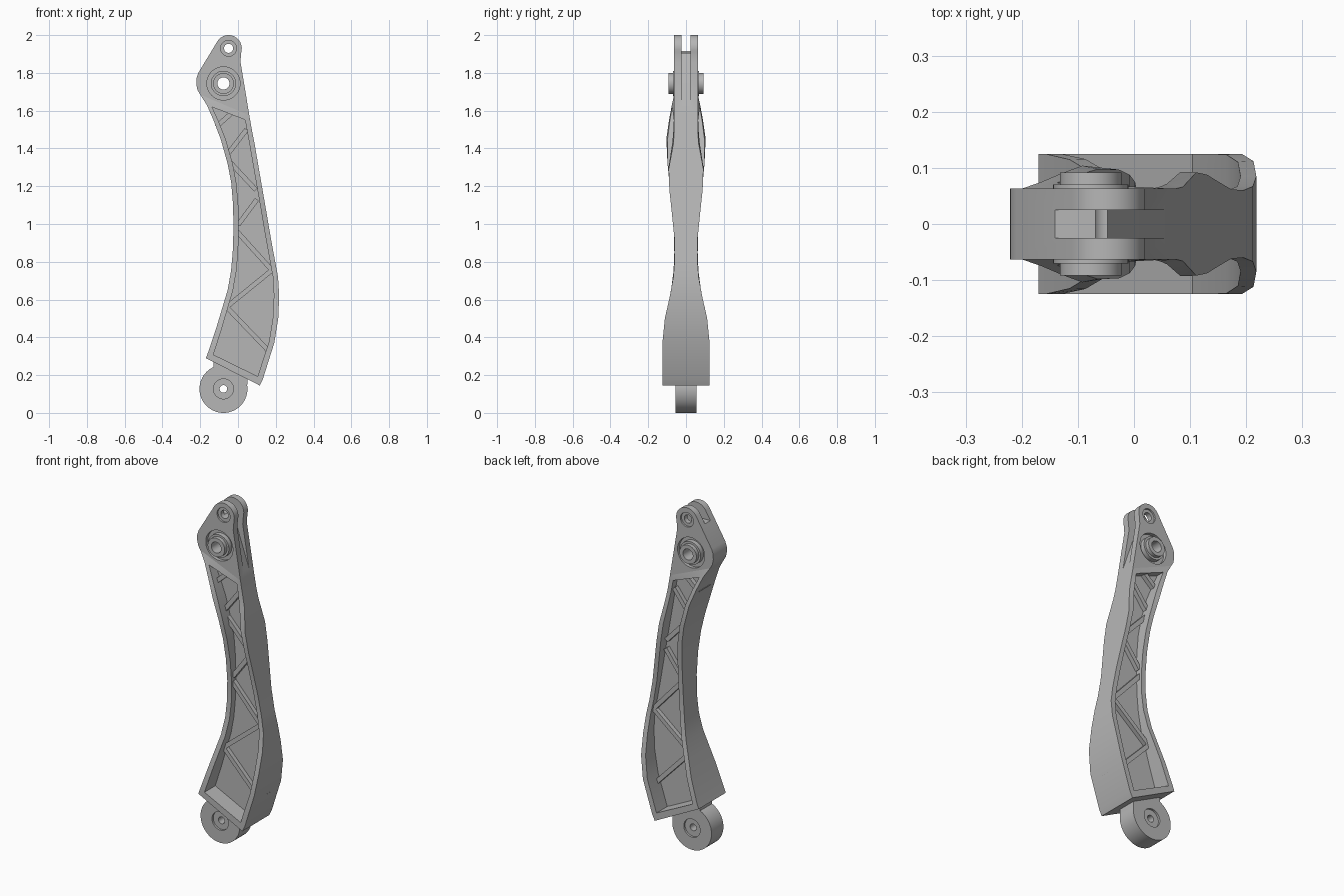
import bpy, bmesh, math
from mathutils import Vector

if "Cube" in bpy.data.objects:
    bpy.data.objects.remove(bpy.data.objects["Cube"])

grey = bpy.data.materials.new("cast_grey")
grey.diffuse_color = (0.47, 0.47, 0.47, 1)
grey.use_nodes = True
grey.node_tree.nodes["Principled BSDF"].inputs["Base Color"].default_value = grey.diffuse_color


def finish(name, bm):
    bmesh.ops.recalc_face_normals(bm, faces=bm.faces)
    mesh = bpy.data.meshes.new(name)
    bm.to_mesh(mesh)
    bm.free()
    mesh.materials.append(grey)
    obj = bpy.data.objects.new(name, mesh)
    bpy.context.collection.objects.link(obj)
    return obj


def prism(name, pts, y0, y1):
    """Extrude an x-z outline from y0 to y1."""
    bm = bmesh.new()
    a = [bm.verts.new((x, y0, z)) for x, z in pts]
    b = [bm.verts.new((x, y1, z)) for x, z in pts]
    bm.faces.new(a)
    bm.faces.new(b[::-1])
    for i in range(len(pts)):
        j = (i + 1) % len(pts)
        bm.faces.new((a[i], b[i], b[j], a[j]))
    return finish(name, bm)


def arc(c, r, a0=0, a1=360, n=48):
    closed = a1 - a0 == 360
    steps = n if closed else n - 1
    return [(c[0] + r * math.cos(math.radians(a0 + (a1 - a0) * i / steps)),
             c[1] + r * math.sin(math.radians(a0 + (a1 - a0) * i / steps)))
            for i in range(n)]


def cut(obj, pts, y0, y1):
    cutter = prism("cutter", pts, y0, y1)
    cutter.hide_render = True
    mod = obj.modifiers.new("cut", 'BOOLEAN')
    mod.operation, mod.solver, mod.object = 'DIFFERENCE', 'EXACT', cutter
    bpy.context.view_layer.objects.active = obj
    bpy.ops.object.modifier_apply(modifier=mod.name)
    bpy.data.objects.remove(cutter)


def counterbore(obj, c, r, half, depth):
    cut(obj, arc(c, r), half - depth, half + 0.1)
    cut(obj, arc(c, r), -half - 0.1, -half + depth)


# Arm sections: left x, z, half width, then right x, z, half width
ROWS = [
    (-0.17, 0.29, .125, 0.115, 0.145, .125),
    (-0.158, 0.322, .125, 0.132, 0.18, .125),
    (-0.115, 0.45, .115, 0.192, 0.37, .125),
    (-0.085, 0.55, .097, 0.213, 0.50, .112),
    (-0.055, 0.65, .079, 0.218, 0.62, .085),
    (-0.037, 0.75, .066, 0.212, 0.72, .067),
    (-0.028, 0.85, .062, 0.195, 0.81, .060),
    (-0.024, 0.97, .065, 0.173, 0.93, .062),
    (-0.026, 1.10, .075, 0.151, 1.06, .075),
    (-0.036, 1.22, .088, 0.130, 1.18, .088),
    (-0.055, 1.32, .098, 0.111, 1.29, .092),
    (-0.092, 1.45, .104, 0.087, 1.43, .066),
    (-0.130, 1.55, .090, 0.075, 1.49, .063),
    (-0.165, 1.63, .075, 0.066, 1.54, .063),
    (-0.200, 1.685, .063, 0.060, 1.575, .063),
]
WEB, RIM = 0.025, 0.028


def section(row, solid):
    """Closed I-shaped ring; a solid ring has no pocket."""
    lx, lz, lw, rx, rz, rw = row
    f = RIM / (rx - lx)
    side = []
    for t, pocket in ((0, 0), (f, 0), (f, 1), (1 - f, 1), (1 - f, 0), (1, 0)):
        w = lw + (rw - lw) * t
        side.append((lx + (rx - lx) * t, WEB if pocket and not solid else w,
                     lz + (rz - lz) * t))
    return [(x, -y, z) for x, y, z in side] + side[::-1]


# Arm: solid ends with a pocketed run between them
rings = [section(ROWS[0], True), section(ROWS[1], True)]
rings += [section(r, False) for r in ROWS[1:-1]]
rings += [section(ROWS[-2], True), section(ROWS[-1], True)]
bm = bmesh.new()
loops = [[bm.verts.new(p) for p in ring] for ring in rings]
for a, b in zip(loops, loops[1:]):
    for i in range(12):
        j = (i + 1) % 12
        bm.faces.new((a[i], a[j], b[j], b[i]))
bm.faces.new(loops[0][::-1])
bm.faces.new(loops[-1])
bmesh.ops.remove_doubles(bm, verts=bm.verts, dist=1e-5)
parts = [finish("arm", bm)]

# Diagonal ribs in the pockets
RIBS = [(-.115, 1.515, -.025, 1.595), (-.058, 1.365, .045, 1.50),
        (-.04, 1.325, .095, 1.18), (.0, .995, .10, 1.13),
        (-.005, .96, .18, .755), (-.055, .565, .185, .76),
        (-.06, .56, .17, .32)]
for i, (x0, z0, x1, z1) in enumerate(RIBS):
    d = Vector((x1 - x0, z1 - z0)).normalized() * 0.0125
    parts.append(prism(f"rib_{i + 1}", [
        (x0 - d.y, z0 + d.x), (x0 + d.y, z0 - d.x),
        (x1 + d.y, z1 - d.x), (x1 - d.y, z1 + d.x)], -0.05, 0.05))

# Forked head with slot, pin hole and bearing recess
PIN, BOSS, FOOT = (-0.05, 1.93), (-0.077, 1.744), (-0.077, 0.127)
head = prism("head", [(-.2, 1.685), (-.214, 1.708), (-.221, 1.74), (-.22, 1.772),
                      (-.21, 1.80)] + arc(PIN, .07, 150, -15, 20)
             + [(.013, 1.86), (.06, 1.575)], -.063, .063)
cut(head, [(-.17, 1.915), (-.05, 1.915), (.058, 1.6), (.3, 1.6), (.3, 2.1),
           (-.17, 2.1)], -.025, .025)
cut(head, arc(PIN, .024), -.2, .2)
counterbore(head, PIN, .042, .063, .01)
counterbore(head, BOSS, .088, .063, .02)
cut(head, arc(BOSS, .04), -.2, .2)
parts.append(head)

# Bearing collar and sleeve
for name, r, half in (("bearing_collar", .067, .07), ("bearing_sleeve", .055, .092)):
    ring = prism(name, arc(BOSS, r), -half, half)
    cut(ring, arc(BOSS, .032 if half > .08 else .05), -.2, .2)
    parts.append(ring)

# Round foot with neck
foot = prism("foot", arc(FOOT, .127, n=64), -.055, .055)
cut(foot, arc(FOOT, .02), -.2, .2)
counterbore(foot, FOOT, .053, .055, .012)
parts.append(foot)
parts.append(prism("foot_neck", [(-.13, .22), (-.13, .30), (.05, .21), (.05, .15),
                                 (.0, .20)], -.055, .055))

# Smooth curved surfaces, keep edges sharp
bpy.ops.object.select_all(action='DESELECT')
for p in parts:
    p.select_set(True)
bpy.context.view_layer.objects.active = parts[0]
bpy.ops.object.shade_smooth_by_angle(angle=math.radians(25))
